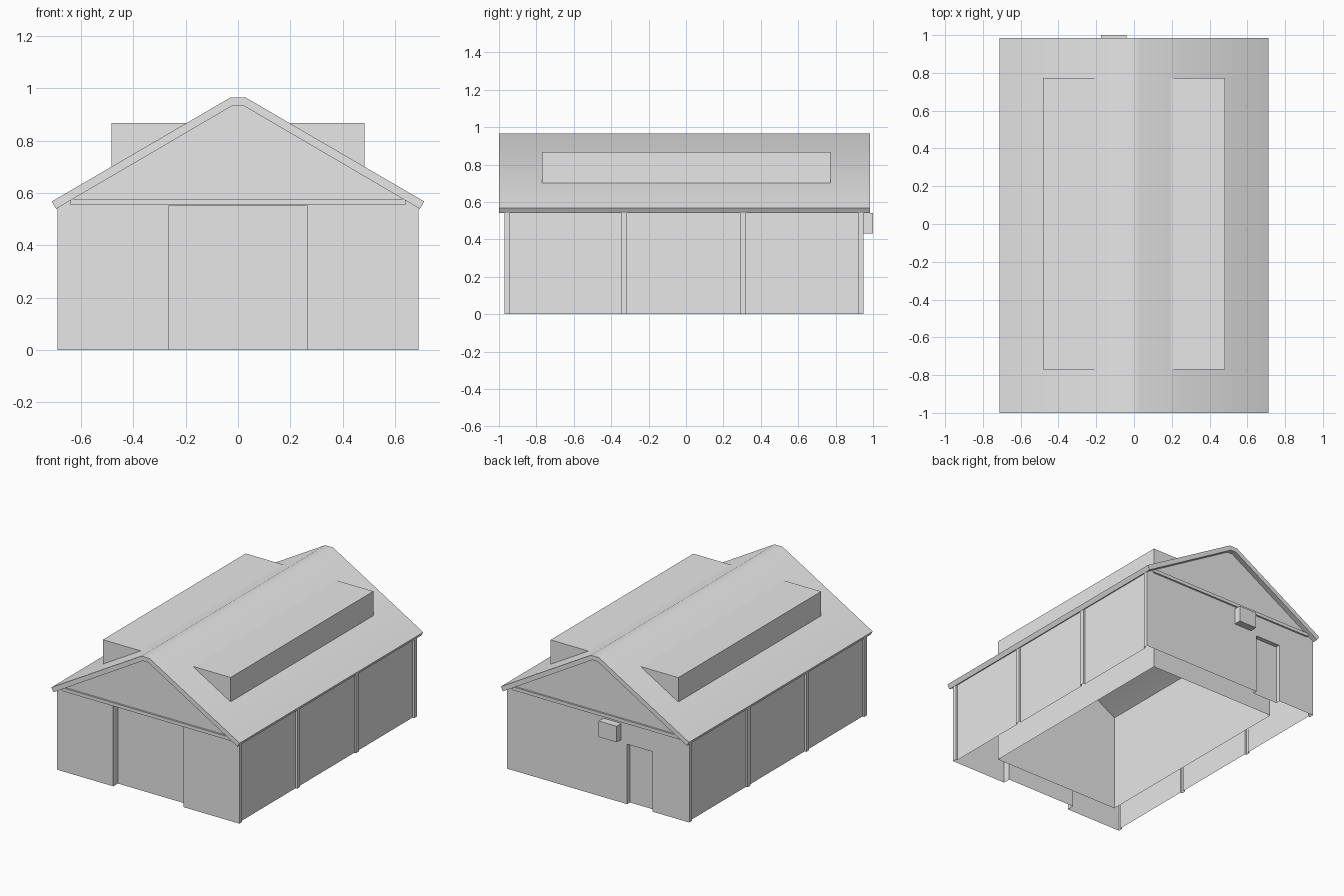
import bpy, bmesh, math

cube = bpy.data.objects.get("Cube")
if cube:
    bpy.data.objects.remove(cube, do_unlink=True)

grey = bpy.data.materials.new("plain_grey")
grey.use_nodes = True
grey.diffuse_color = (0.8, 0.8, 0.8, 1)
grey.node_tree.nodes["Principled BSDF"].inputs["Base Color"].default_value = (0.8, 0.8, 0.8, 1)

FRONT, BACK = -0.97, 0.95
SIDE, INNER = 0.69, 0.677
WALL_TOP = 0.555


def finish(name, bm, recalc=True):
    if recalc:
        bmesh.ops.recalc_face_normals(bm, faces=bm.faces)
    mesh = bpy.data.meshes.new(name)
    bm.to_mesh(mesh)
    bm.free()
    mesh.materials.append(grey)
    obj = bpy.data.objects.new(name, mesh)
    bpy.context.scene.collection.objects.link(obj)
    return obj


def polygon(bm, points):
    return bm.faces.new([bm.verts.new(p) for p in points])


def strip(bm, path, z0, z1):
    """Raise a ground path into an upright sheet."""
    for (xa, ya), (xb, yb) in zip(path, path[1:]):
        polygon(bm, [(xa, ya, z0), (xb, yb, z0), (xb, yb, z1), (xa, ya, z1)])


def box(name, x, y, z, open_bottom=False):
    bm = bmesh.new()
    bmesh.ops.create_cube(bm, size=1)
    for v in bm.verts:
        v.co = [r[0] if c < 0 else r[1] for c, r in zip(v.co, (x, y, z))]
    if open_bottom:
        low = [f for f in bm.faces if f.calc_center_median().z < z[0] + 1e-4]
        bmesh.ops.delete(bm, geom=low, context='FACES_ONLY')
    return finish(name, bm)


def wall_with_door(name, y, inward, x0, x1, top):
    """Flat end wall with a recessed doorway between x0 and x1."""
    bm = bmesh.new()
    deep = y + inward
    strip(bm, [(-SIDE, y), (x0, y), (x0, deep), (x1, deep), (x1, y), (SIDE, y)], 0, top)
    strip(bm, [(-SIDE, y), (SIDE, y)], top, WALL_TOP + 0.005)
    polygon(bm, [(x0, y, top), (x1, y, top), (x1, deep, top), (x0, deep, top)])
    if inward < 0:
        bmesh.ops.reverse_faces(bm, faces=bm.faces)
    return finish(name, bm, recalc=False)


# End walls with the wide gate in front and the small door behind
wall_with_door("front_wall", FRONT, 0.05, -0.265, 0.265, 0.55)
wall_with_door("back_wall", BACK, -0.03, -0.41, -0.22, 0.41)

# Side walls folded out into narrow posts
for side, label in ((1, "left"), (-1, "right")):
    path = []
    for y in (FRONT, -0.345, 0.29, BACK - 0.03):
        path += [(side * INNER, y), (side * SIDE, y),
                 (side * SIDE, y + 0.03), (side * INNER, y + 0.03)]
    bm = bmesh.new()
    strip(bm, path, 0, WALL_TOP)
    if side < 0:
        bmesh.ops.reverse_faces(bm, faces=bm.faces)
    finish(label + "_side_wall", bm, recalc=False)

# Gable panels and the rails beneath them
for y, out, label in ((FRONT, -1, "front"), (BACK, 1, "back")):
    bm = bmesh.new()
    gable = [(-0.68, y, WALL_TOP), (0.68, y, WALL_TOP), (0.02, y, 0.94), (-0.02, y, 0.94)]
    polygon(bm, gable if out < 0 else gable[::-1])
    finish(label + "_gable", bm, recalc=False)
    box(label + "_gable_rail", (-0.64, 0.64), sorted((y, y + out * 0.012)), (WALL_TOP, 0.578))

# Pitched roof slab with a narrow flat ridge
half = [(0.03, 0.965), (0.712, 0.568), (0.695, 0.54), (0.02, 0.935)]
bm = bmesh.new()
profile = half + [(-x, z) for x, z in reversed(half)]
face = polygon(bm, [(x, -1, z) for x, z in profile])
new = bmesh.ops.extrude_face_region(bm, geom=[face])["geom"]
bmesh.ops.translate(bm, vec=(0, 1.985, 0), verts=[g for g in new if isinstance(g, bmesh.types.BMVert)])
roof = finish("roof", bm)
bpy.ops.object.select_all(action='DESELECT')
roof.select_set(True)
bpy.context.view_layer.objects.active = roof
bpy.ops.object.shade_smooth_by_angle(angle=math.radians(35))

# Inner hall that rises through both slopes as long flat dormers
box("inner_hall_and_dormers", (-0.483, 0.483), (-0.77, 0.773), (0, 0.868), open_bottom=True)

# Small unit on the back wall
box("back_wall_unit", (-0.175, -0.04), (BACK, 1.0), (0.43, 0.54))
